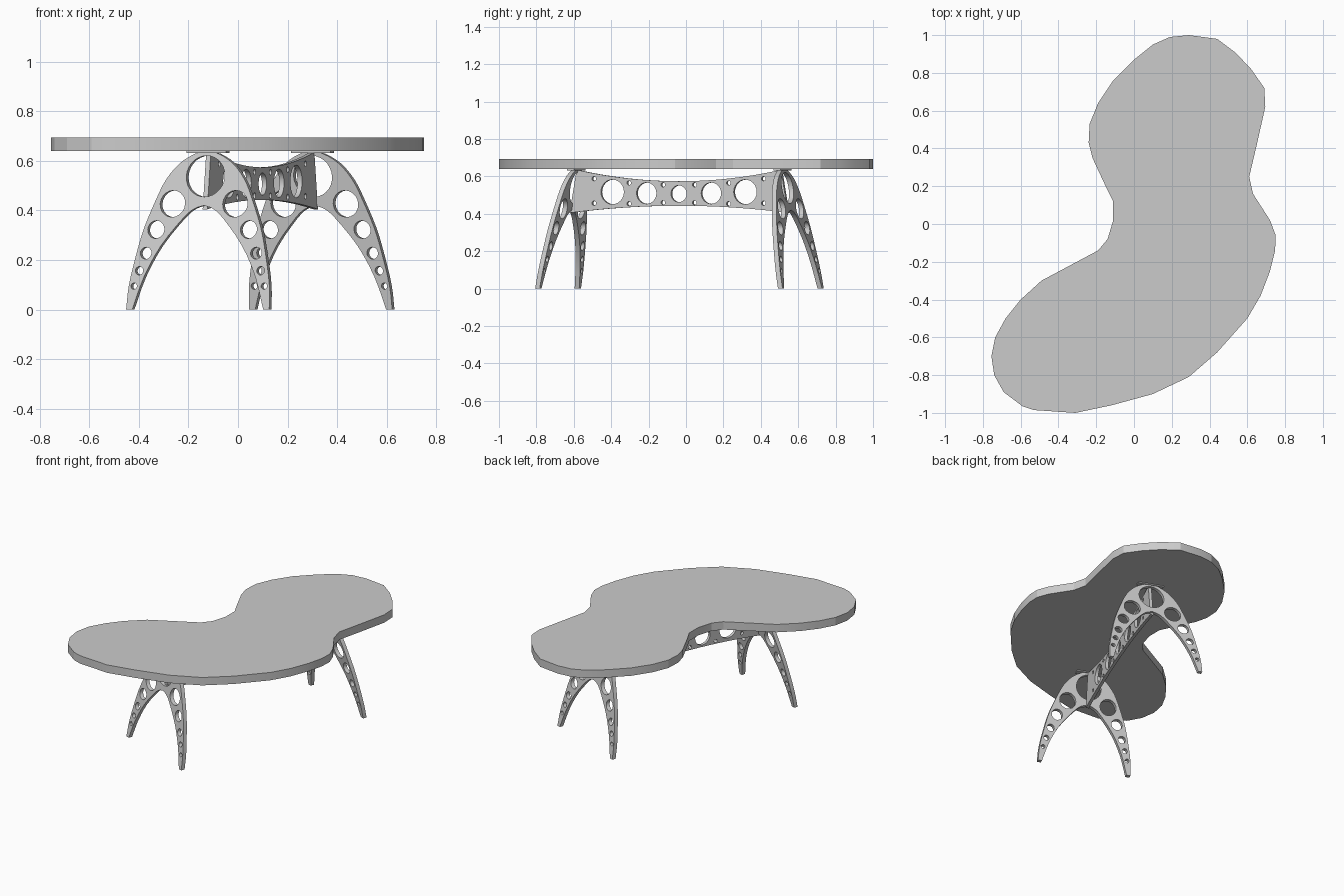
import bpy, bmesh
from math import sin, cos, pi
from mathutils import Vector

if "Cube" in bpy.data.objects:
    bpy.data.objects.remove(bpy.data.objects["Cube"])

CENTRE = Vector((0.09, -0.035, 0))
ALONG = Vector((0.357, 0.934, 0)).normalized()   # beam direction
ACROSS = Vector((ALONG.y, -ALONG.x, 0))          # arch direction
UP = Vector((0, 0, 1))


def circle(x, y, r, n=20):
    return [(x + r * cos(2 * pi * i / n), y + r * sin(2 * pi * i / n)) for i in range(n)]


def smooth_path(pts, steps=3):
    """Catmull-Rom through an open run of points."""
    p = [Vector(q) for q in pts]
    p = [2 * p[0] - p[1]] + p + [2 * p[-1] - p[-2]]
    out = []
    for a, b, c, d in zip(p, p[1:], p[2:], p[3:]):
        for k in range(steps):
            t = k / steps
            out.append(0.5 * (2 * b + (c - a) * t + (2 * a - 5 * b + 4 * c - d) * t * t
                              + (3 * b - a - 3 * c + d) * t ** 3))
    return [tuple(v) for v in out] + [tuple(pts[-1])]


def plate(name, loops, thickness, place, angle=0.5):
    """Flat pierced plate: first loop is the outline, the rest are holes."""
    cu = bpy.data.curves.new(name + "_profile", 'CURVE')
    cu.dimensions, cu.fill_mode, cu.extrude = '2D', 'BOTH', thickness / 2
    for loop in loops:
        sp = cu.splines.new('POLY')
        sp.points.add(len(loop) - 1)
        for pt, (x, y) in zip(sp.points, loop):
            pt.co = (x, y, 0, 1)
        sp.use_cyclic_u = True
    tmp = bpy.data.objects.new(name + "_tmp", cu)
    bpy.context.collection.objects.link(tmp)
    bpy.context.view_layer.update()
    me = bpy.data.meshes.new_from_object(
        tmp.evaluated_get(bpy.context.evaluated_depsgraph_get()))
    bpy.data.objects.remove(tmp)
    bm = bmesh.new()
    bm.from_mesh(me)
    bmesh.ops.remove_doubles(bm, verts=bm.verts, dist=1e-5)
    for v in bm.verts:
        v.co = place(*v.co)
    bmesh.ops.recalc_face_normals(bm, faces=bm.faces)
    bm.to_mesh(me)
    bm.free()
    me.name = name
    ob = bpy.data.objects.new(name, me)
    bpy.context.collection.objects.link(ob)
    bpy.ops.object.select_all(action='DESELECT')
    ob.select_set(True)
    bpy.context.view_layer.objects.active = ob
    bpy.ops.object.shade_smooth_by_angle(angle=angle)
    return ob


# Tabletop: free-form kidney slab
TOP = [(.29, 1), (.44, .98), (.54, .905), (.62, .82), (.69, .72), (.695, .62), (.65, .42),
       (.61, .25), (.63, .16), (.72, .02), (.75, -.06), (.747, -.14), (.72, -.25), (.67, -.38),
       (.6, -.5), (.44, -.68), (.29, -.81), (.1, -.9), (-.12, -.96), (-.31, -1), (-.53, -.985),
       (-.59, -.965), (-.69, -.89), (-.74, -.8), (-.755, -.7), (-.735, -.6), (-.68, -.5),
       (-.6, -.4), (-.49, -.3), (-.19, -.14), (-.14, -.08), (-.11, .02), (-.11, .12),
       (-.15, .2), (-.22, .35), (-.24, .43), (-.235, .53), (-.19, .64), (-.11, .76),
       (0, .87), (.1, .95), (.19, .99)]
plate("tabletop", [TOP], 0.055, lambda x, y, z: Vector((x, y, z + 0.6665)), 0.3)

# Leg arches: half profile mirrored, with holes shrinking towards the feet
outer = [(.309, 0), (.303, .1), (.28, .22), (.252, .33), (.208, .444), (.17, .524),
         (.115, .59), (.05, .629), (0, .637)]
inner = [(0, .42), (.04, .407), (.085, .37), (.175, .258), (.24, .133), (.283, 0)]


def both_sides(half):
    return half + [(-x, y) for x, y in half[-2::-1]]


out_path = both_sides(smooth_path(outer))
in_half = smooth_path(inner)
in_path = [(-x, y) for x, y in in_half[::-1]] + in_half[1:]
arch = [out_path + in_path, circle(0, .538, .083, 28)]
for u, z, r in [(.135, .427, .054), (.2, .323, .036), (.238, .228, .024),
                (.262, .157, .017), (.281, .095, .013)]:
    arch += [circle(u, z, r), circle(-u, z, r)]


def reach(z):
    """Distance of the leaning arch plane from the centre at height z."""
    return 0.695 - 0.105 * z / 0.635


for name, side in (("front", -1), ("back", 1)):
    plate(name + "_leg_arch", arch, 0.026, lambda u, z, t, k=side:
          CENTRE + ACROSS * u * k + ALONG * k * (reach(z) + t) + UP * z)
    # Mounting pad under the top
    plate(name + "_mounting_pad", [[(-.085, -.02), (.085, -.02), (.085, .02), (-.085, .02)]],
          0.009, lambda u, v, t, k=side:
          CENTRE + ACROSS * u + ALONG * (k * reach(.635) + v) + UP * (t + .6365))

# Beam: waisted plate joining the arches
N = 16
top_edge = [(.585 * q, .574 + .061 * q * q) for q in (i * 2 / N - 1 for i in range(N + 1))]
low_edge = [(.625 * q, .443 - .038 * q * q) for q in (1 - i * 2 / N for i in range(N + 1))]
beam = [top_edge + low_edge, circle(0, .507, .045, 24)]
for k in (-1, 1):
    for s, z, r in [(.185, .51, .057), (.38, .517, .066)]:
        beam.append(circle(k * s, z, r, 24))
    for s, hi, lo in [(.09, .555, .46), (.285, .565, .454), (.485, .588, .457)]:
        beam += [circle(k * s, z, .012, 12) for z in (hi, lo)]
plate("connecting_beam", beam, 0.02,
      lambda s, z, t: CENTRE + ALONG * s + ACROSS * t + UP * z)
